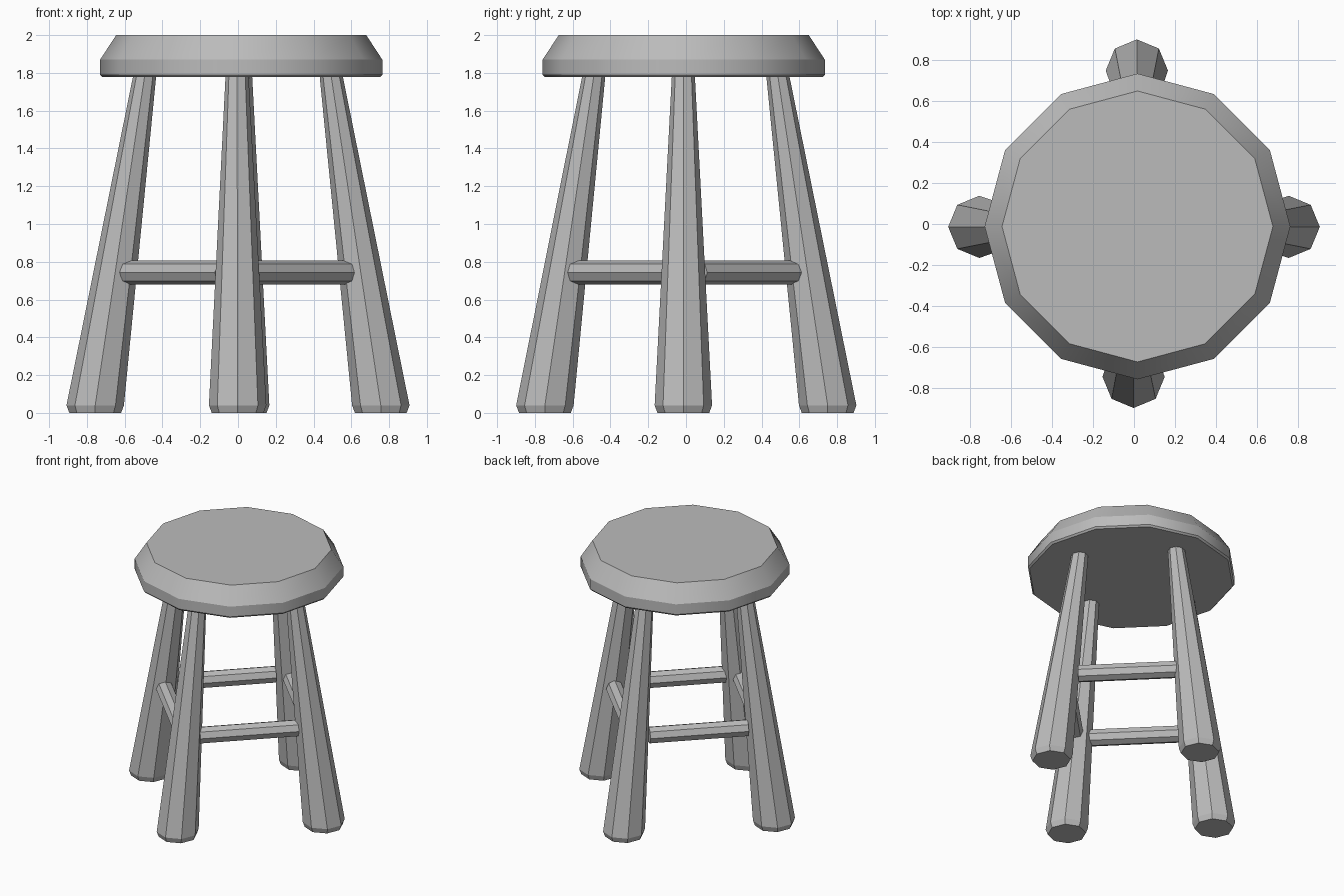
import bpy, bmesh, math
from mathutils import Vector

if "Cube" in bpy.data.objects:
    bpy.data.objects.remove(bpy.data.objects["Cube"], do_unlink=True)

# Single grey material
GREY = (0.5, 0.5, 0.5, 1.0)
mat = bpy.data.materials.new("plain_grey")
mat.use_nodes = True
mat.diffuse_color = GREY
bsdf = next(n for n in mat.node_tree.nodes if n.type == 'BSDF_PRINCIPLED')
bsdf.inputs["Base Color"].default_value = GREY


def loft(name, rings, sides, u=(1, 0, 0), v=(0, 1, 0)):
    """Closed solid through rings of (centre, radius) spanned by axes u and v."""
    u, v = Vector(u), Vector(v)
    angles = [math.tau * i / sides for i in range(sides)]
    bm = bmesh.new()
    loops = [[bm.verts.new(Vector(c) + r * (math.cos(a) * u + math.sin(a) * v))
              for a in angles] for c, r in rings]
    for a, b in zip(loops, loops[1:]):
        for i in range(sides):
            j = (i + 1) % sides
            bm.faces.new((a[i], a[j], b[j], b[i]))
    bm.faces.new(loops[0][::-1])
    bm.faces.new(loops[-1])
    bmesh.ops.recalc_face_normals(bm, faces=bm.faces)
    mesh = bpy.data.meshes.new(name)
    bm.to_mesh(mesh)
    bm.free()
    mesh.materials.append(mat)
    obj = bpy.data.objects.new(name, mesh)
    bpy.context.collection.objects.link(obj)
    return obj


# Seat: twelve-sided disc with a sloped rim and a softened lower edge
profile = [(1.777, 0.735), (1.79, 0.747), (1.87, 0.747), (2.0, 0.662)]
seat = loft("seat", [((0.017, -0.012, z), r) for z, r in profile], 12)
bpy.ops.object.select_all(action='DESELECT')
seat.select_set(True)
bpy.context.view_layer.objects.active = seat
bpy.ops.object.shade_smooth_by_angle(angle=math.radians(32))

# Legs: splayed, tapered octagons with chamfered feet
legs = {  # name: (foot centre, top centre)
    "front_leg": ((-0.002, -0.747), (-0.005, -0.488)),
    "back_leg": ((0.014, 0.750), (0.014, 0.486)),
    "right_leg": ((-0.756, -0.014), (-0.494, -0.014)),
    "left_leg": ((0.756, -0.014), (0.493, -0.014)),
}
for name, (foot, top) in legs.items():
    loft(name, [((*foot, 0), 0.137), ((*foot, 0.04), 0.152),
                ((*top, 1.785), 0.061)], 8)

# Rungs: octagonal bars joining neighbouring legs
FAR, NEAR, RUNG_Z, OFF = 0.577, 0.073, 0.743, -0.005
for front_back, sy in (("front", -1), ("back", 1)):
    for side, sx in (("right", -1), ("left", 1)):
        a = (sx * FAR + OFF, sy * NEAR + OFF, RUNG_Z)
        b = (sx * NEAR + OFF, sy * FAR + OFF, RUNG_Z)
        across = Vector((sx, sy, 0)).normalized()
        loft(f"{front_back}_{side}_rung", [(a, 0.063), (b, 0.063)], 8,
             across, (0, 0, 1))
